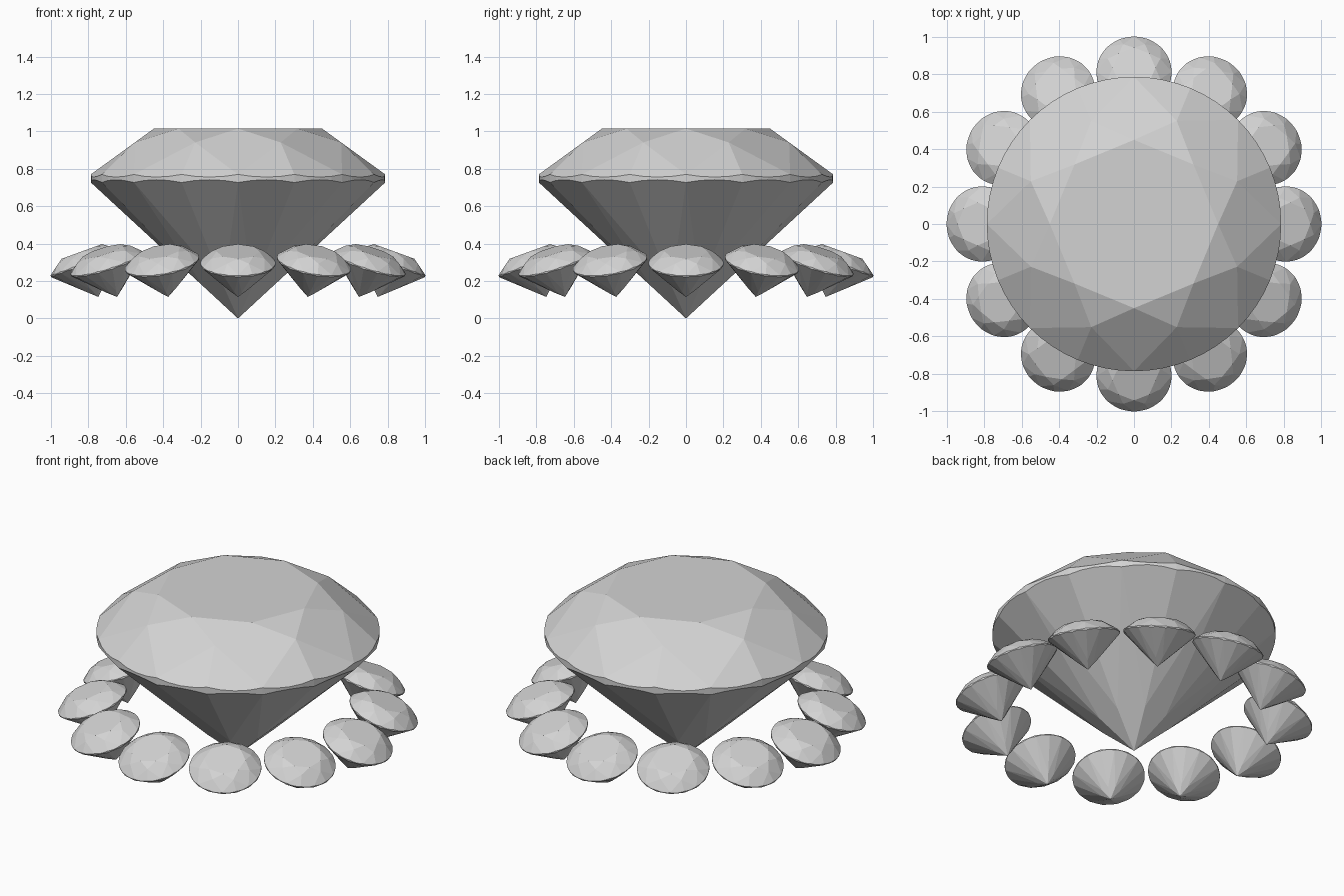
import bpy, bmesh, math
from mathutils import Matrix, Vector

if "Cube" in bpy.data.objects:
    bpy.data.objects.remove(bpy.data.objects["Cube"])

# Proportions of the brilliant cut (culet at the origin)
R = 0.787            # girdle radius
TABLE_R, TABLE_Z = 0.45, 1.015
GIRDLE_TOP, GIRDLE_LOW = 0.77, 0.727
STAR_R, LOWER_R = 0.597, 0.20
SEGMENTS = 64
STEP = math.radians(22.5)
HALF = STEP / 2


def ring(r, z, count, offset=0.0):
    return [Vector((r * math.cos(offset + i * math.tau / count),
                    r * math.sin(offset + i * math.tau / count), z))
            for i in range(count)]


def girdle_ring(edge_z, tip_r, tip_z):
    """Scalloped ring where the half facets meet the round girdle."""
    slope = (tip_z - edge_z) / ((R - tip_r) * math.cos(HALF))
    points = []
    for i in range(SEGMENTS):
        a = i * math.tau / SEGMENTS
        off = (a % STEP) - HALF
        z = edge_z - slope * R * (math.cos(off) - math.cos(HALF))
        points.append(Vector((R * math.cos(a), R * math.sin(a), z)))
    return points


def brilliant_mesh():
    # Tips of the star and lower facets lie where neighbouring main facets meet
    crown_slope = (TABLE_Z - GIRDLE_TOP) / (R - TABLE_R)
    star_z = TABLE_Z - crown_slope * (STAR_R * math.cos(STEP) - TABLE_R)
    lower_z = GIRDLE_LOW / R * LOWER_R * math.cos(STEP)

    points = ring(TABLE_R, TABLE_Z, 8)
    points += ring(STAR_R, star_z, 8, STEP)
    points += girdle_ring(GIRDLE_TOP, STAR_R, star_z)
    points += girdle_ring(GIRDLE_LOW, LOWER_R, lower_z)
    points += ring(LOWER_R, lower_z, 8, STEP)
    points.append(Vector((0, 0, 0)))

    bm = bmesh.new()
    for p in points:
        bm.verts.new(p)
    bmesh.ops.convex_hull(bm, input=bm.verts[:])
    loose = [v for v in bm.verts if not v.link_faces]
    bmesh.ops.delete(bm, geom=loose, context='VERTS')
    # Merge the hull triangles into clean flat facets
    bmesh.ops.dissolve_limit(bm, angle_limit=math.radians(1),
                             verts=bm.verts[:], edges=bm.edges[:])
    bmesh.ops.recalc_face_normals(bm, faces=bm.faces[:])
    mesh = bpy.data.meshes.new("brilliant_cut")
    bm.to_mesh(mesh)
    bm.free()
    return mesh


gem_grey = bpy.data.materials.new("gem_grey")
gem_grey.diffuse_color = (0.65, 0.65, 0.65, 1)
gem_grey.use_nodes = True
gem_grey.node_tree.nodes["Principled BSDF"].inputs["Base Color"].default_value = gem_grey.diffuse_color
mesh = brilliant_mesh()
mesh.materials.append(gem_grey)


def add_stone(name, matrix):
    obj = bpy.data.objects.new(name, mesh)
    bpy.context.collection.objects.link(obj)
    obj.matrix_world = matrix


# Large centre stone
add_stone("centre_stone", Matrix.Identity(4))

# Ring of twelve small stones leaning outwards
SCALE, TILT = 0.255, math.radians(20)
reach = SCALE * (R * math.cos(TILT) + 0.74 * math.sin(TILT))
for i in range(12):
    add_stone(f"ring_stone_{i + 1}",
              Matrix.Rotation(i * math.tau / 12, 4, 'Z')
              @ Matrix.Translation((1 - reach, 0, 0.115))
              @ Matrix.Rotation(TILT, 4, 'Y')
              @ Matrix.Scale(SCALE, 4))
